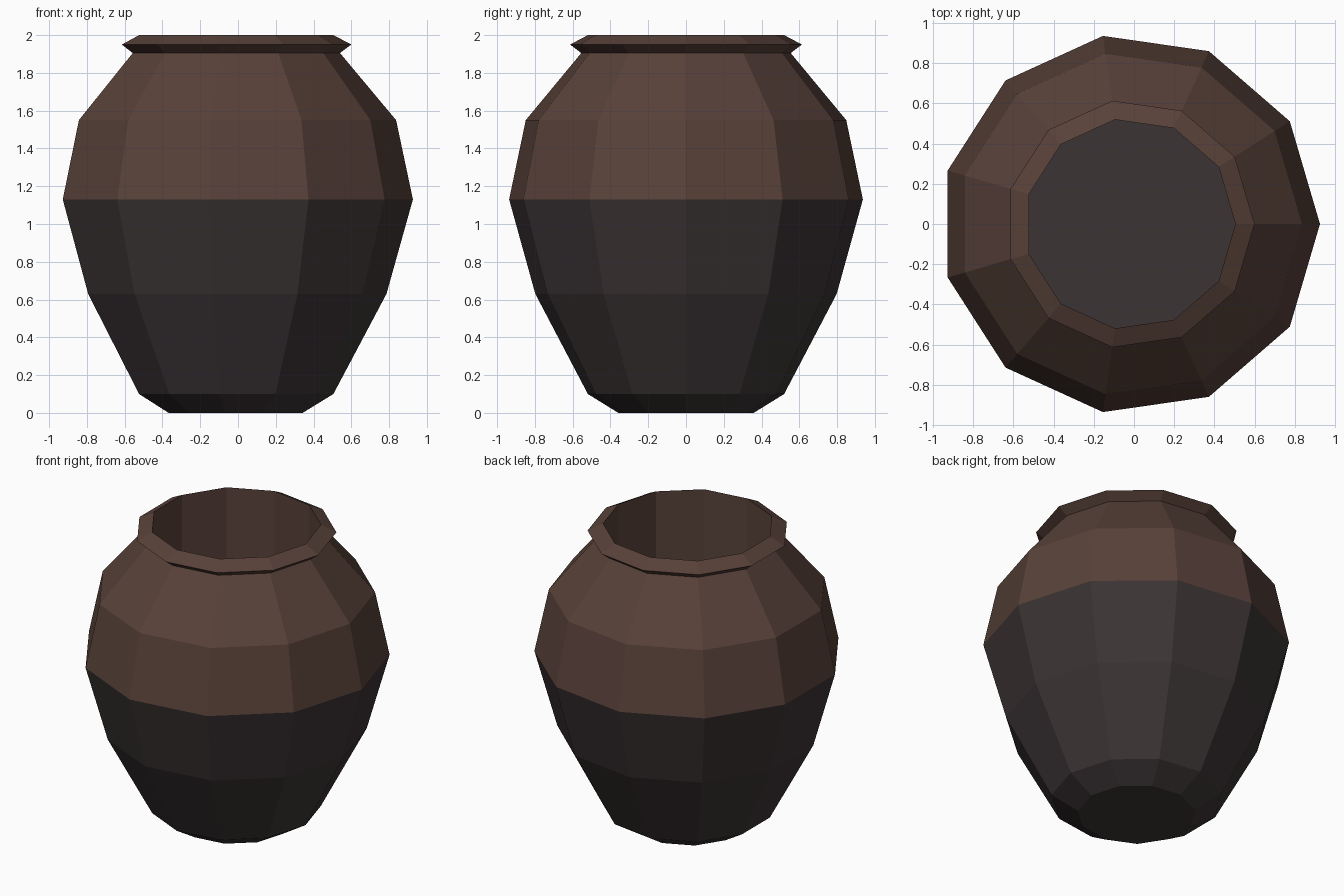
import bpy
import bmesh
from math import cos, sin, tau

cube = bpy.data.objects.get("Cube")
if cube:
    bpy.data.objects.remove(cube, do_unlink=True)

SIDES = 11
AXIS_X = -0.02   # an odd side count puts the axis off the box centre
GLAZE_Z = 1.13   # height where the dark base meets the brown top


def srgb(*rgb):
    return tuple(((c / 255 + 0.055) / 1.055) ** 2.4 for c in rgb) + (1.0,)


def make_material(name, colour):
    mat = bpy.data.materials.new(name)
    mat.use_nodes = True
    mat.diffuse_color = colour
    bsdf = mat.node_tree.nodes["Principled BSDF"]
    bsdf.inputs["Base Color"].default_value = colour
    bsdf.inputs["Roughness"].default_value = 0.9
    return mat


brown = make_material("brown_clay", srgb(88, 65, 57))
dark = make_material("dark_clay", srgb(60, 52, 53))

# Profile from the foot, over the rim, and down the inner wall: (radius, height)
profile = [
    (0.362, 0.0), (0.525, 0.10), (0.806, 0.63), (0.946, GLAZE_Z),
    (0.857, 1.55), (0.56, 1.905), (0.62, 1.95), (0.525, 2.0),
    (0.525, GLAZE_Z),
]

bm = bmesh.new()
rings = [[bm.verts.new((AXIS_X + r * cos(tau * i / SIDES), r * sin(tau * i / SIDES), z))
          for i in range(SIDES)] for r, z in profile]

# Walls
for low, high in zip(rings, rings[1:]):
    for i in range(SIDES):
        j = (i + 1) % SIDES
        bm.faces.new((low[i], low[j], high[j], high[i]))

# Base underneath and floor inside
bm.faces.new(rings[0][::-1])
bm.faces.new(rings[-1])

# Dark below the glaze line and on the inner floor, brown above it
for face in bm.faces:
    face.material_index = 0 if face.calc_center_median().z > GLAZE_Z + 0.01 else 1

mesh = bpy.data.meshes.new("clay_pot")
bm.to_mesh(mesh)
bm.free()
mesh.materials.append(brown)
mesh.materials.append(dark)
pot = bpy.data.objects.new("clay_pot", mesh)
bpy.context.collection.objects.link(pot)
